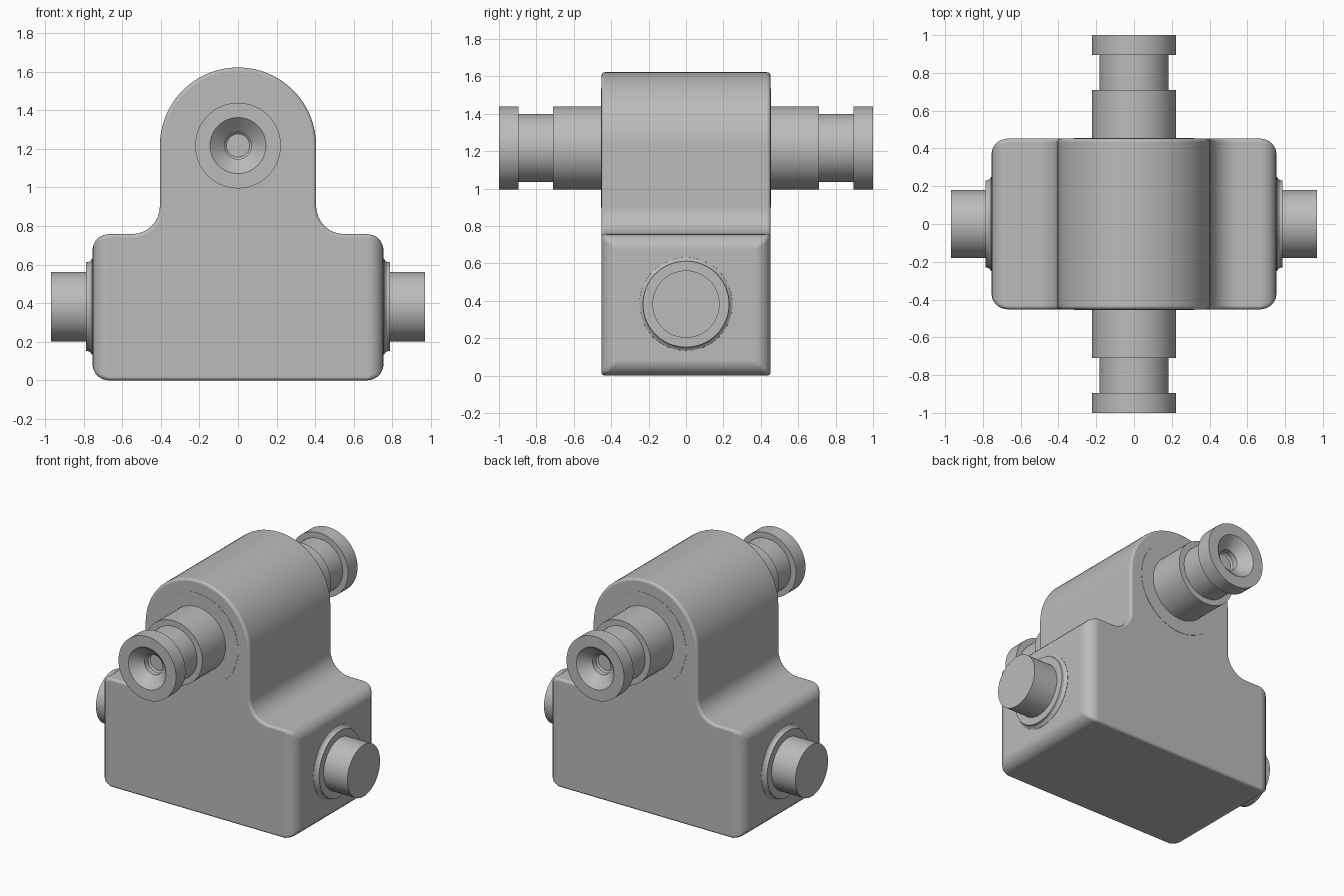
import bpy, bmesh, math
from mathutils import Matrix, Vector

if "Cube" in bpy.data.objects:
    bpy.data.objects.remove(bpy.data.objects["Cube"])

grey = bpy.data.materials.new("plain grey")
grey.diffuse_color = (0.5, 0.5, 0.5, 1)
grey.use_nodes = True
grey.node_tree.nodes["Principled BSDF"].inputs["Base Color"].default_value = grey.diffuse_color


def make_object(name, bm):
    bmesh.ops.recalc_face_normals(bm, faces=bm.faces)
    mesh = bpy.data.meshes.new(name)
    bm.to_mesh(mesh)
    bm.free()
    mesh.materials.append(grey)
    ob = bpy.data.objects.new(name, mesh)
    bpy.context.collection.objects.link(ob)
    bpy.ops.object.select_all(action='DESELECT')
    ob.select_set(True)
    bpy.context.view_layer.objects.active = ob
    return ob


def lathe(name, profile, origin, axis, steps=64):
    """Revolve (radius, distance) points about an axis; ends at radius 0 are closed."""
    bm = bmesh.new()
    verts = [bm.verts.new((r, 0, d)) for r, d in profile]
    edges = [bm.edges.new(p) for p in zip(verts, verts[1:])]
    bmesh.ops.spin(bm, geom=verts + edges, cent=(0, 0, 0), axis=(0, 0, 1),
                   angle=math.tau, steps=steps, use_duplicate=False)
    bmesh.ops.remove_doubles(bm, verts=bm.verts, dist=1e-5)
    turn = Vector((0, 0, 1)).rotation_difference(Vector(axis)).to_matrix().to_4x4()
    bmesh.ops.transform(bm, matrix=Matrix.Translation(origin) @ turn, verts=bm.verts)
    make_object(name, bm)
    bpy.ops.object.shade_smooth_by_angle(angle=math.radians(30))


# Housing outline: wide base, concave shoulders, round top
W, D, R, SHOULDER, AXLE_Z, FILLET = 0.755, 0.452, 0.405, 0.758, 1.217, 0.145
right = [(W, 0), (W, SHOULDER)]
for i in range(9):
    a = math.radians(270 - 90 * i / 8)
    right.append((R + FILLET + FILLET * math.cos(a),
                  SHOULDER + FILLET + FILLET * math.sin(a)))
for i in range(16):
    a = math.pi / 2 * i / 16
    right.append((R * math.cos(a), AXLE_Z + R * math.sin(a)))
outline = right + [(0, AXLE_Z + R)] + [(-x, z) for x, z in reversed(right)]

bm = bmesh.new()
front = bm.faces.new([bm.verts.new((x, -D, z)) for x, z in outline])
extruded = bmesh.ops.extrude_face_region(bm, geom=[front], use_keep_orig=True)
bmesh.ops.translate(bm, vec=(0, 2 * D, 0),
                    verts=[v for v in extruded["geom"] if isinstance(v, bmesh.types.BMVert)])

# Wide rounding on the end faces, narrow rounding on the front and back outlines
weight = bm.edges.layers.float.new("bevel_weight_edge")
for e in bm.edges:
    a, b = (v.co for v in e.verts)
    at_end = abs(a.x) > W - 0.01 and abs(b.x) > W - 0.01 and a.x * b.x > 0
    along_y = abs(a.y - b.y) > 0.1
    e[weight] = 1.0 if at_end else (0.0 if along_y else 0.22)
housing = make_object("housing", bm)
bpy.ops.object.shade_smooth()
bevel = housing.modifiers.new("rounding", 'BEVEL')
bevel.limit_method = 'WEIGHT'
bevel.width = 0.085
bevel.segments = 5
normals = housing.modifiers.new("clean shading", 'WEIGHTED_NORMAL')
normals.weight = 100

# Axle ends: stepped shaft with a countersunk hole, set in a flush round cap
axle = [(0.222, 0.40), (0.222, 0.71), (0.182, 0.71), (0.182, 0.895), (0.222, 0.895),
        (0.222, 1.0), (0.145, 1.0), (0.07, 0.93), (0.07, 0.89), (0.06, 0.88), (0, 0.88)]
cap = [(0.318, 0.40), (0.318, 0.454), (0, 0.454)]
for side, s in (("front", -1), ("back", 1)):
    lathe(side + "_axle", axle, (0, 0, AXLE_Z), (0, s, 0))
    lathe(side + "_bearing_cap", cap, (0, 0, AXLE_Z), (0, s, 0))

# Side pins with a low filleted collar
pin = [(0.18, 0.70), (0.18, 0.97), (0, 0.97)]
collar = [(0.25, 0.75), (0.249, 0.757), (0.239, 0.763), (0.232, 0.772), (0.23, 0.787), (0.17, 0.787)]
for side, s in (("left", -1), ("right", 1)):
    lathe(side + "_pin", pin, (0, 0, 0.382), (s, 0, 0))
    lathe(side + "_collar", collar, (0, 0, 0.382), (s, 0, 0))
